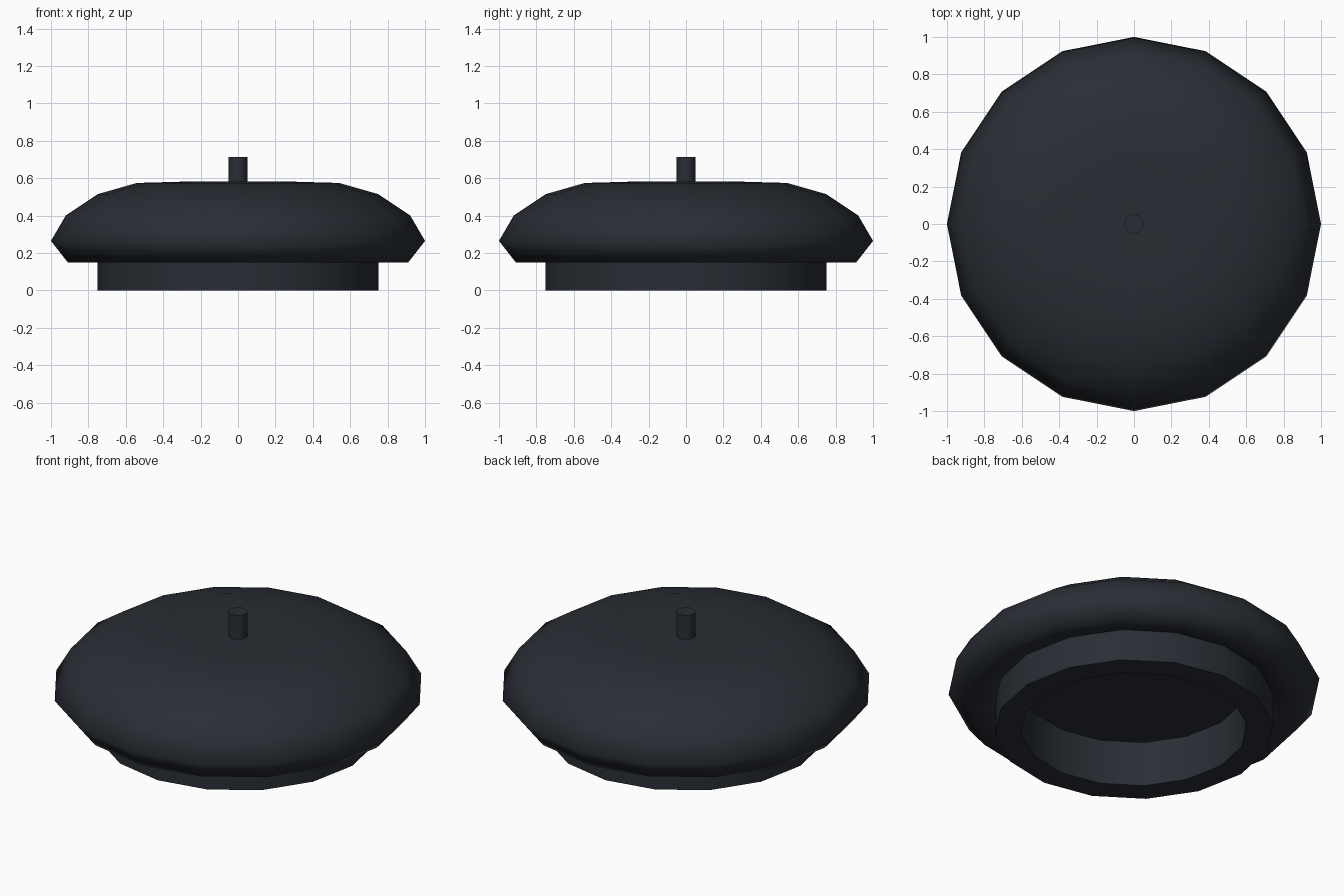
import bpy, bmesh, math

if "Cube" in bpy.data.objects:
    bpy.data.objects.remove(bpy.data.objects["Cube"])

SIDES = 16

mat = bpy.data.materials.new("dark_slate")
mat.diffuse_color = (0.022, 0.027, 0.035, 1)
mat.use_nodes = True
mat.node_tree.nodes["Principled BSDF"].inputs["Base Color"].default_value = mat.diffuse_color


def lathe(name, profile, sides=SIDES, smooth_all=False):
    """Revolve (radius, z) points about z; radius 0 makes a pole."""
    bm = bmesh.new()
    rings = []
    for r, z in profile:
        if r == 0:
            rings.append([bm.verts.new((0, 0, z))] * sides)
        else:
            rings.append([bm.verts.new((r * math.cos(2 * math.pi * i / sides),
                                        r * math.sin(2 * math.pi * i / sides), z))
                          for i in range(sides)])
    for a, b in zip(rings, rings[1:]):
        for i in range(sides):
            j = (i + 1) % sides
            corners = list(dict.fromkeys((a[i], a[j], b[j], b[i])))
            bm.faces.new(corners)
    bmesh.ops.recalc_face_normals(bm, faces=bm.faces)
    mesh = bpy.data.meshes.new(name)
    bm.to_mesh(mesh)
    bm.free()
    mesh.materials.append(mat)
    obj = bpy.data.objects.new(name, mesh)
    bpy.context.collection.objects.link(obj)
    bpy.ops.object.select_all(action='DESELECT')
    obj.select_set(True)
    bpy.context.view_layer.objects.active = obj
    if smooth_all:
        bpy.ops.object.shade_smooth()
    else:
        bpy.ops.object.shade_smooth_by_angle(angle=math.radians(30))
    return obj


# Rounded lid, with a slightly hollowed underside that closes inside the collar
lathe("lid_dome", [(0, 0.572), (0.06, 0.573), (0.29, 0.582), (0.54, 0.575),
                   (0.75, 0.515), (0.92, 0.402), (1.0, 0.265), (0.91, 0.15),
                   (0.75, 0.187), (0.68, 0.268), (0, 0.268)], smooth_all=True)

# Collar under the lid: outer wall, flat bottom rim, inner wall, recessed ceiling
lathe("collar", [(0.75, 0.19), (0.75, 0), (0.608, 0), (0.608, 0.267), (0, 0.267)])

# Small pin on top
lathe("top_pin", [(0, 0.56), (0.052, 0.56), (0.052, 0.715), (0, 0.715)])
